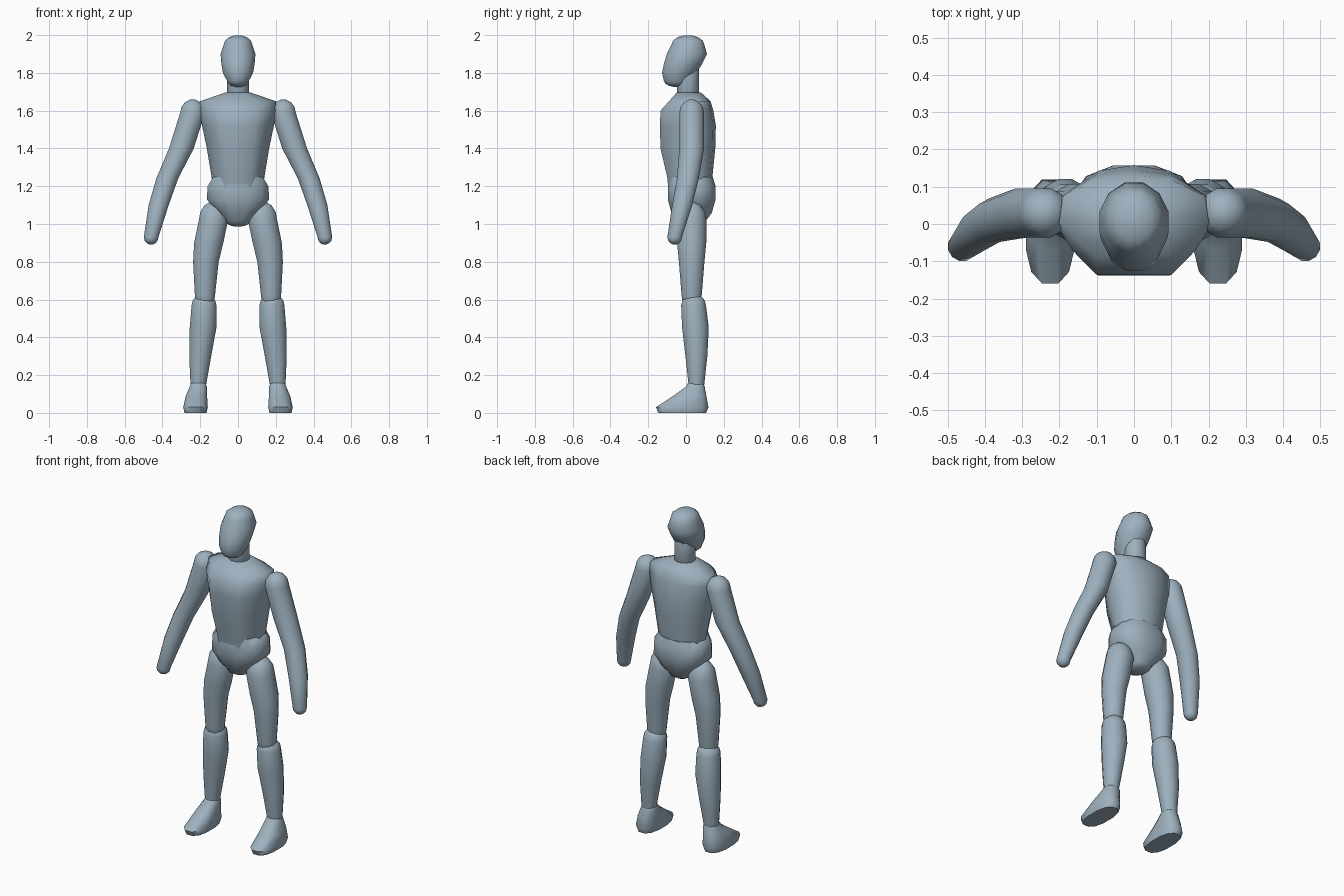
import bpy
import bmesh
import math

# Remove the default cube only
default_cube = bpy.data.objects.get("Cube")
if default_cube:
    bpy.data.objects.remove(default_cube, do_unlink=True)


def make_material(name, color):
    material = bpy.data.materials.new(name)
    material.use_nodes = True
    material.diffuse_color = color
    shader = material.node_tree.nodes["Principled BSDF"]
    shader.inputs["Base Color"].default_value = color
    return material


skin = make_material("blue grey", (0.34, 0.44, 0.52, 1))


def circle_outline(sides):
    angles = [math.tau * (step + 0.5) / sides for step in range(sides)]
    return [(math.cos(angle), math.sin(angle)) for angle in angles]


def boxy_outline(sides):
    """Circle pushed outward toward the corners of its square."""
    return [(math.copysign(abs(x) ** 0.8, x), math.copysign(abs(y) ** 0.8, y))
            for x, y in circle_outline(sides)]


def dome(section, height):
    """Shrinking sections that round off an end; a negative height points down."""
    x, y, z, width, depth = section
    rings = []
    for step in range(1, 4):
        angle = step * math.pi / 7
        scale = math.cos(angle)
        rings.append((x, y, z + height * math.sin(angle),
                      width * scale, depth * scale))
    return rings


def loft(name, outline, sections, bottom=0, top=0, side=1):
    """Skin sections of centre, half width and half depth, with domed ends."""
    if bottom:
        sections = dome(sections[0], -bottom)[::-1] + sections
    if top:
        sections = sections + dome(sections[-1], top)
    bm = bmesh.new()
    rings = []
    for x, y, z, width, depth in sections:
        rings.append([bm.verts.new((side * (x + width * u), y + depth * v, z))
                      for u, v in outline])
    for lower, upper in zip(rings, rings[1:]):
        for i in range(len(outline)):
            bm.faces.new((lower[i - 1], lower[i], upper[i], upper[i - 1]))
    bm.faces.new(rings[0])
    bm.faces.new(rings[-1])
    bmesh.ops.recalc_face_normals(bm, faces=bm.faces)

    mesh = bpy.data.meshes.new(name)
    bm.to_mesh(mesh)
    bm.free()
    mesh.materials.append(skin)
    part = bpy.data.objects.new(name, mesh)
    bpy.context.collection.objects.link(part)
    bpy.ops.object.select_all(action="DESELECT")
    part.select_set(True)
    bpy.context.view_layer.objects.active = part
    bpy.ops.object.shade_smooth_by_angle(angle=math.radians(60))


def tube(name, joints, bottom, top, side=1, slimness=1):
    """Rounded limb through joints of centre and radius."""
    sections = [(x, y, z, radius * slimness, radius)
                for x, y, z, radius in joints]
    loft(name, circle_outline(12), sections, bottom, top, side)


# Torso: flat chest, wide ribs and a gently rounded back
half_chest = [(0.5, -1), (0.8, -0.55), (1, -0.1), (0.95, 0.5), (0.5, 0.9)]
chest_outline = half_chest + [(0, 1)] + [(-u, v) for u, v in reversed(half_chest)]
loft("torso", chest_outline, [
    (0, 0.02, 1.16, 0.13, 0.11),
    (0, 0.02, 1.25, 0.14, 0.12),
    (0, 0.01, 1.4, 0.165, 0.145),
    (0, 0.01, 1.52, 0.19, 0.148),
    (0, 0.005, 1.6, 0.205, 0.14),
    (0, 0.02, 1.65, 0.2, 0.11),
    (0, 0.015, 1.695, 0.07, 0.065),
])

# Pelvis bowl
loft("pelvis", boxy_outline(12), [
    (0, 0.03, 1.02, 0.07, 0.08),
    (0, 0.03, 1.06, 0.11, 0.11),
    (0, 0.03, 1.13, 0.17, 0.13),
    (0, 0.03, 1.2, 0.165, 0.13),
    (0, 0.025, 1.25, 0.135, 0.12),
], bottom=0.035)

# Neck and head
tube("neck", [(0, 0.01, 1.67, 0.06), (0, 0.01, 1.83, 0.06)], bottom=0.02, top=0.04)
tube("head", [
    (0, -0.05, 1.76, 0.07),
    (0, -0.035, 1.8, 0.095),
    (0, -0.015, 1.85, 0.105),
    (0, 0.005, 1.9, 0.11),
    (0, 0.01, 1.95, 0.09),
], bottom=0.035, top=0.05, slimness=0.87)

# Limb joints for the left side, from bottom to top
arm = [
    (0.46, -0.06, 0.93, 0.04),
    (0.42, -0.02, 1.1, 0.055),
    (0.375, 0.01, 1.24, 0.06),
    (0.3, 0.03, 1.4, 0.068),
    (0.24, 0.03, 1.59, 0.068),
]
thigh = [
    (0.175, 0.03, 0.62, 0.055),
    (0.17, 0.03, 0.8, 0.07),
    (0.155, 0.03, 0.9, 0.08),
    (0.13, 0.03, 1.02, 0.08),
]
shin = [
    (0.21, 0.055, 0.15, 0.043),
    (0.2, 0.055, 0.3, 0.06),
    (0.185, 0.05, 0.45, 0.073),
    (0.18, 0.04, 0.57, 0.068),
]
foot = [
    (0.225, -0.02, 0, 0.06, 0.13),
    (0.225, -0.02, 0.03, 0.067, 0.143),
    (0.22, 0.02, 0.09, 0.058, 0.09),
    (0.21, 0.05, 0.14, 0.046, 0.05),
]

# Build every limb part on both sides
for label, side in (("left", 1), ("right", -1)):
    tube(label + "_arm", arm, bottom=0.04, top=0.07, side=side)
    tube(label + "_thigh", thigh, bottom=0.08, top=0.1, side=side)
    tube(label + "_shin", shin, bottom=0.08, top=0.06, side=side)
    loft(label + "_foot", boxy_outline(12), foot, top=0.03, side=side)
